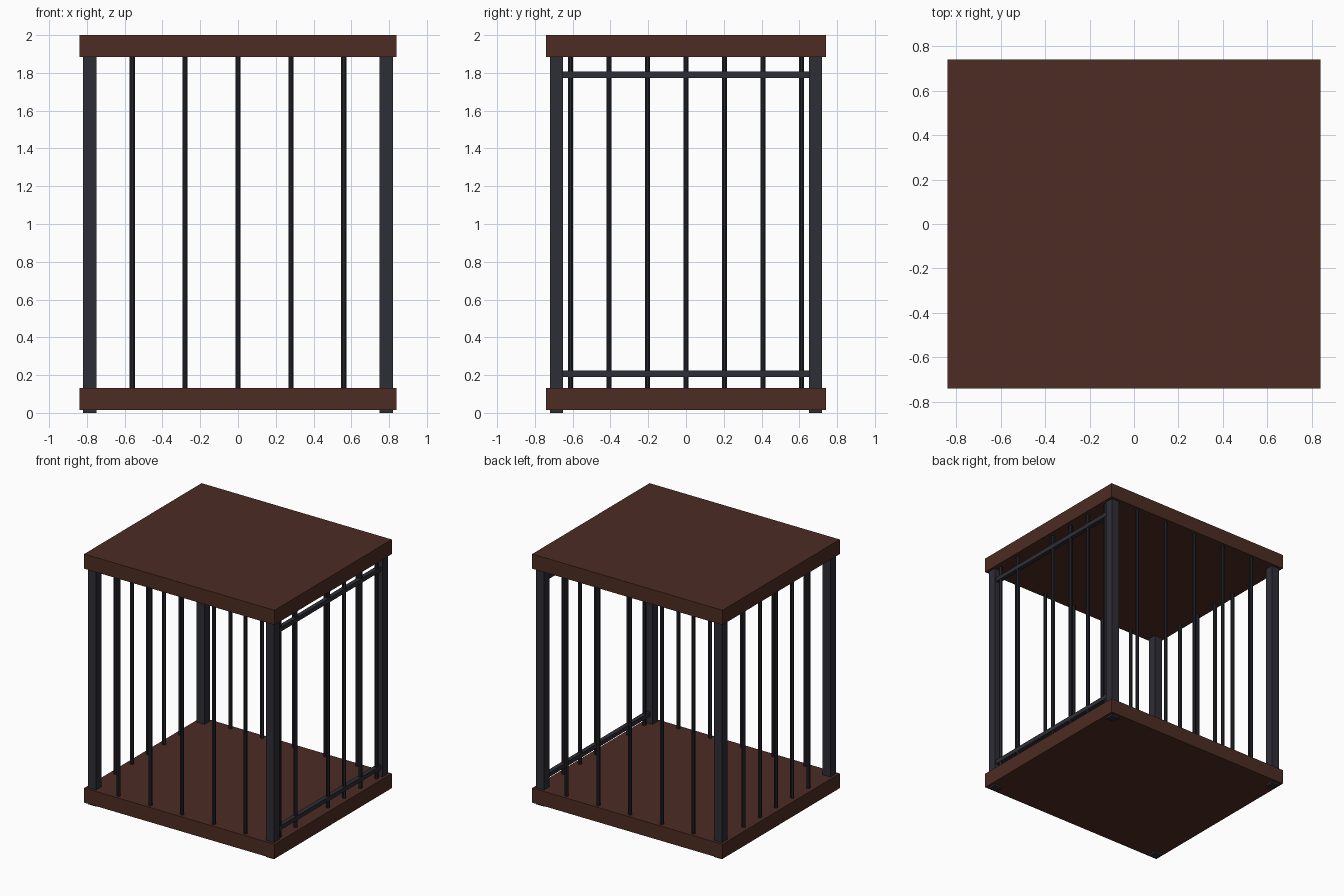
import bpy
import math

if "Cube" in bpy.data.objects:
    bpy.data.objects.remove(bpy.data.objects["Cube"])


def material(name, rgb):
    m = bpy.data.materials.new(name)
    m.diffuse_color = (*rgb, 1)
    m.use_nodes = True
    m.node_tree.nodes["Principled BSDF"].inputs["Base Color"].default_value = m.diffuse_color
    return m


WOOD = material("dark brown wood", (0.074, 0.025, 0.0168))
IRON = material("dark iron", (0.027, 0.027, 0.0365))
BAR = material("blackened bar iron", (0.018, 0.019, 0.025))


def box(name, x, y, z, mat):
    """Box given by (min, max) along each axis."""
    lim = (x, y, z)
    bpy.ops.mesh.primitive_cube_add(size=1, location=[(a + b) / 2 for a, b in lim])
    ob = bpy.context.object
    ob.scale = [b - a for a, b in lim]
    bpy.ops.object.transform_apply(location=False, rotation=False, scale=True)
    ob.name = name
    ob.data.materials.append(mat)


def bar(name, x, y):
    """Upright round bar between the two slabs."""
    bpy.ops.mesh.primitive_cylinder_add(vertices=8, radius=0.015, depth=1.78,
                                        location=(x, y, 1.0075),
                                        rotation=(0, 0, math.pi / 8))
    ob = bpy.context.object
    ob.name = name
    ob.data.materials.append(BAR)


# floor and roof slabs
box("floor_slab", (-0.84, 0.84), (-0.74, 0.74), (0.015, 0.132), WOOD)
box("roof_slab", (-0.84, 0.84), (-0.74, 0.74), (1.883, 2.0), WOOD)

# corner posts, whose feet poke out under the floor
for sx in (-1, 1):
    for sy in (-1, 1):
        box("corner_post", sorted((sx * 0.75, sx * 0.82)),
            sorted((sy * 0.65, sy * 0.72)), (0, 1.9), IRON)

# front and back bars
for i in range(-2, 3):
    bar("front_bar", i * 0.28, -0.705)
    bar("back_bar", i * 0.28, 0.705)

# left side bars
for i in range(-2, 3):
    bar("left_bar", -0.795, i * 0.204)

# right side gate: bars with one missing, and two rails
for i in (-3, -2, 0, 1, 2, 3):
    bar("gate_bar", 0.795, i * 0.204)
for z in (0.207, 1.79):
    box("gate_rail", (0.775, 0.809), (-0.66, 0.66), (z - 0.017, z + 0.017), IRON)
